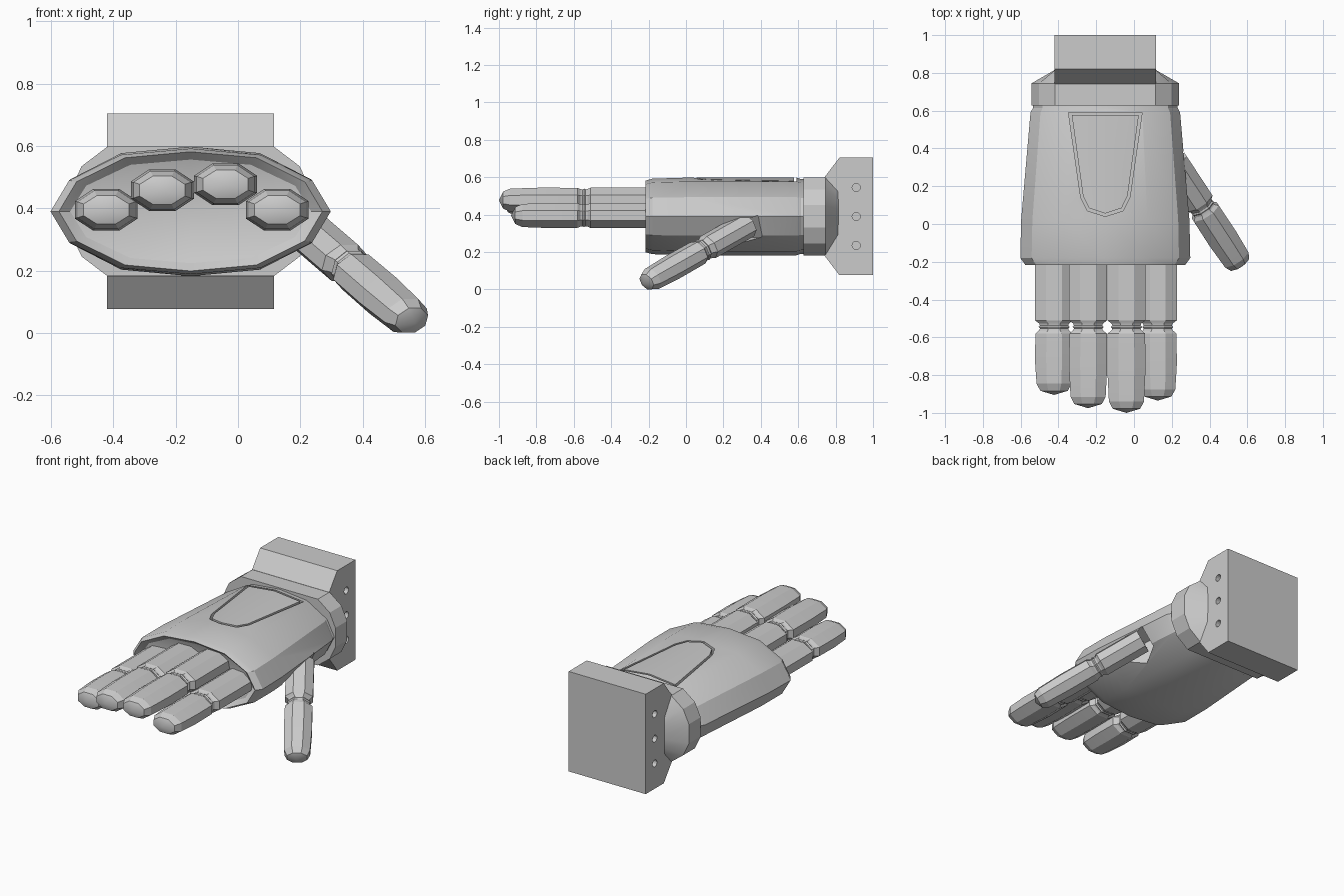
import bpy, bmesh, math
from mathutils import Vector, Matrix

old = bpy.data.objects.get("Cube")
if old:
    bpy.data.objects.remove(old, do_unlink=True)

GREY = (0.6, 0.6, 0.6, 1)
grey = bpy.data.materials.new("plain_grey")
grey.use_nodes = True
grey.diffuse_color = GREY
grey.node_tree.nodes["Principled BSDF"].inputs["Base Color"].default_value = GREY

CX, CZ = -0.152, 0.39  # axis of the hand


def finish(name, bm, matrix=None):
    bmesh.ops.remove_doubles(bm, verts=bm.verts[:], dist=0.0005)
    bmesh.ops.recalc_face_normals(bm, faces=bm.faces[:])
    mesh = bpy.data.meshes.new(name)
    if matrix:
        bm.transform(matrix)
    bm.to_mesh(mesh)
    bm.free()
    mesh.materials.append(grey)
    obj = bpy.data.objects.new(name, mesh)
    bpy.context.collection.objects.link(obj)
    return obj


def loft(name, rings, matrix=None):
    """Skin a list of equal rings and cap both ends."""
    bm = bmesh.new()
    loops = [[bm.verts.new(p) for p in ring] for ring in rings]
    n = len(loops[0])
    for a, b in zip(loops, loops[1:]):
        for i in range(n):
            j = (i + 1) % n
            bm.faces.new((a[i], a[j], b[j], b[i]))
    for cap in (loops[0], loops[-1]):
        if (cap[0].co - cap[n // 2].co).length > 0.001:
            bm.faces.new(cap)
    return finish(name, bm, matrix)


def section(half, y, sx, sz):
    """Closed ring on the hand axis from a quarter outline (x, z)."""
    return [Vector((CX + x * sx, y, CZ + z * sz)) for x, z in half]


def four_way(quarter):
    """Mirror a quarter outline, running from the side to the top, into a ring."""
    upper = quarter + [(-x, z) for x, z in reversed(quarter) if x > 0]
    return upper + [(x, -z) for x, z in reversed(upper) if z > 0]


def cut(target, cutter):
    cutter.hide_render = True
    mod = target.modifiers.new("cut", 'BOOLEAN')
    mod.operation = 'DIFFERENCE'
    mod.solver = 'EXACT'
    mod.object = cutter
    bpy.context.view_layer.objects.active = target
    bpy.ops.object.modifier_apply(modifier=mod.name)
    bpy.data.objects.remove(cutter, do_unlink=True)


def soften(obj, degrees):
    bpy.ops.object.select_all(action='DESELECT')
    obj.select_set(True)
    bpy.context.view_layer.objects.active = obj
    bpy.ops.object.shade_smooth_by_angle(angle=math.radians(degrees))


# Palm shell with bevelled rim and hollow front
palm_outline = four_way([(0.45, 0), (0.39, 0.103), (0.225, 0.187), (0, 0.208)])
palm_stations = [(-0.13, 0, 0), (-0.19, 0.86, 0.8), (-0.217, 0.94, 0.92), (-0.18, 1, 0.97),
                 (0.02, 0.99, 1), (0.59, 0.88, 1), (0.615, 0.85, 0.96), (0.65, 0.85, 0.96)]
palm = loft("palm", [section(palm_outline, *s) for s in palm_stations])

# Grooved outline of the panel on the back of the hand
half_panel = [(0.195, 0.59), (0.13, 0.14), (0.095, 0.07), (0, 0.04)]
outer = half_panel + [(-x, y) for x, y in reversed(half_panel[:-1])]
middle_y = 0.35
inner = [(x * 0.91, middle_y + (y - middle_y) * 0.95) for x, y in outer]
bm = bmesh.new()
tiers = [[bm.verts.new((CX + x, y, z)) for x, y in path]
         for path, z in ((outer, 0.55), (outer, 0.7), (inner, 0.7), (inner, 0.55))]
for k in range(4):
    a, b = tiers[k], tiers[(k + 1) % 4]
    for i in range(len(a)):
        j = (i + 1) % len(a)
        bm.faces.new((a[i], a[j], b[j], b[i]))
cut(palm, finish("panel_groove_cutter", bm))

# Thumb direction and the slot it folds into
thumb_dir = Vector((0.5, -0.76, -0.43)).normalized()
thumb_frame = Matrix.Translation((0.36, 0.09, 0.21)) @ thumb_dir.to_track_quat('-Y', 'Z').to_matrix().to_4x4()
bm = bmesh.new()
bmesh.ops.create_cube(bm, size=1)
bm.transform(Matrix.Translation((0, 0.2, -0.025)) @ Matrix.Diagonal((0.19, 0.3, 0.13, 1)))
cut(palm, finish("thumb_slot_cutter", bm, thumb_frame))
soften(palm, 25)


def digit(name, matrix, base, tip, rx, rz):
    """Two octagonal segments with a pinched knuckle at the local origin."""
    c = math.tan(math.pi / 8)
    octagon = four_way([(1, c), (c, 1)])
    stations = [(base, 1, 1), (0.035, 1, 1), (0.018, 0.78, 0.88), (0.008, 0.74, 0.86),
                (0, 0.82, 0.92), (-0.008, 0.74, 0.86), (-0.018, 0.78, 0.88), (-0.035, 0.98, 0.98),
                (-tip * 0.5, 1, 1), (0.06 - tip, 0.92, 0.92), (0.022 - tip, 0.72, 0.68), (-tip, 0, 0)]
    rings = [[Vector((x * sx * rx, y, z * sz * rz)) for x, z in octagon] for y, sx, sz in stations]
    soften(loft(name, rings, matrix), 20)


# Fingers: name, x, z, tip reach
KNUCKLE_Y = -0.545
for name, x, z, reach in (("little_finger", -0.423, 0.395, 0.905),
                          ("ring_finger", -0.243, 0.458, 0.975),
                          ("middle_finger", -0.04, 0.477, 1.0),
                          ("index_finger", 0.126, 0.395, 0.935)):
    digit(name, Matrix.Translation((x, KNUCKLE_Y, z)), 0.46, reach + KNUCKLE_Y, 0.101, 0.067)
digit("thumb", thumb_frame, 0.31, 0.42, 0.08, 0.064)

# Wrist cuff, tapering into the mount
cuff_outline = four_way([(0.39, 0.06), (0.35, 0.145), (0.267, 0.208)])
cuff_end = [(max(-0.26, min(0.26, x)), z * 0.63) for x, z in cuff_outline]
soften(loft("wrist_cuff", [section(cuff_outline, 0.628, 1, 1), section(cuff_outline, 0.745, 1, 1),
                           section(cuff_end, 0.82, 1, 1)]), 25)

# Mounting block with chamfered front
upper_profile = [(0.74, 0.209), (0.82, 0.314), (1.0, 0.314)]
profile = upper_profile + [(y, -z) for y, z in reversed(upper_profile)]
block = loft("mounting_block", [[Vector((CX + side * 0.268, y, CZ + z)) for y, z in profile]
                                for side in (-1, 1)])

# Bolt holes on both sides
for side in (-1, 1):
    for dz in (-0.155, 0, 0.155):
        bm = bmesh.new()
        bmesh.ops.create_cone(bm, cap_ends=True, segments=12, radius1=0.022, radius2=0.022, depth=0.06)
        place = Matrix.Translation((CX + side * 0.268, 0.91, CZ + dz)) @ Matrix.Rotation(math.pi / 2, 4, 'Y')
        cut(block, finish("bolt_hole_cutter", bm, place))
